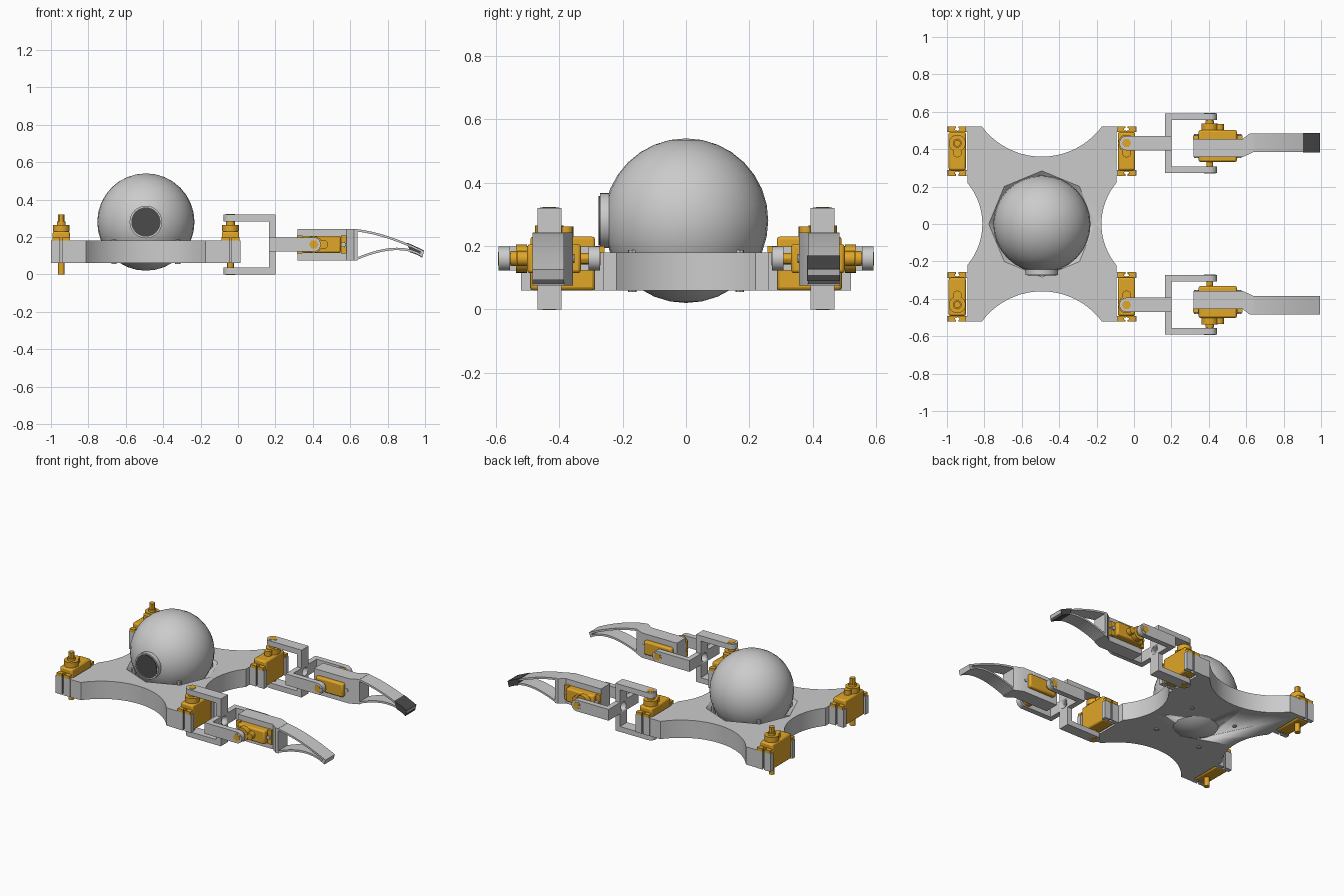
import bpy, bmesh
from math import sin, cos, pi, radians, atan2, hypot
from mathutils import Matrix, Vector

if "Cube" in bpy.data.objects:
    bpy.data.objects.remove(bpy.data.objects["Cube"])


def material(name, rgb):
    m = bpy.data.materials.new(name)
    m.diffuse_color = (*rgb, 1)
    m.use_nodes = True
    m.node_tree.nodes["Principled BSDF"].inputs["Base Color"].default_value = m.diffuse_color
    return m


ORANGE = material("orange_plastic", (0.75, 0.38, 0.02))
DARK = material("dark_rubber", (0.07, 0.07, 0.07))
AXIS_Y = 0.432      # sideways offset of every joint
MID_Z = 0.16        # height of the arm centre line
MID_X = -0.4925     # body centre


def frame(origin, x, y, z):
    m = Matrix((x, y, z)).transposed().to_4x4()
    m.translation = Vector(origin)
    return m


def finish(ob, mat):
    if mat:
        ob.data.materials.append(mat)
    bpy.ops.object.select_all(action='DESELECT')
    ob.select_set(True)
    bpy.context.view_layer.objects.active = ob
    bpy.ops.object.shade_smooth_by_angle(angle=radians(30))
    return ob


def prism(name, pts, h0, h1, m=Matrix(), mat=None, taper=1.0):
    """Extrude a 2D outline from h0 to h1 inside frame m."""
    bm = bmesh.new()
    lo = [bm.verts.new(m @ Vector((x, y, h0))) for x, y in pts]
    hi = [bm.verts.new(m @ Vector((x * taper, y * taper, h1))) for x, y in pts]
    bm.faces.new(lo)
    bm.faces.new(hi)
    n = len(pts)
    for i in range(n):
        j = (i + 1) % n
        bm.faces.new((lo[i], lo[j], hi[j], hi[i]))
    bmesh.ops.recalc_face_normals(bm, faces=bm.faces)
    me = bpy.data.meshes.new(name)
    bm.to_mesh(me)
    bm.free()
    ob = bpy.data.objects.new(name, me)
    bpy.context.collection.objects.link(ob)
    return finish(ob, mat)


def rect(x0, x1, y0, y1):
    return [(x0, y0), (x1, y0), (x1, y1), (x0, y1)]


def ngon(r, n=20, cx=0, cy=0):
    return [(cx + r * cos(2 * pi * i / n), cy + r * sin(2 * pi * i / n)) for i in range(n)]


def cut(ob, cutter):
    mod = ob.modifiers.new("cut", 'BOOLEAN')
    mod.operation, mod.solver, mod.object = 'DIFFERENCE', 'EXACT', cutter
    bpy.context.view_layer.objects.active = ob
    bpy.ops.object.modifier_apply(modifier=mod.name)
    bpy.data.objects.remove(cutter)


def ear_end(x0, d, w):
    """Mounting ear with a keyhole notch, growing from x0 in direction d."""
    shape = [(0, -w), (.03, -w), (.03, -.006), (.022, -.006), (.018, -.013), (.01, -.013),
             (.006, 0), (.01, .013), (.018, .013), (.022, .006), (.03, .006), (.03, w), (0, w)]
    return [(x0 + d * x, y) for x, y in shape]


def servo(name, m):
    body = prism(name + "_body", rect(-.06, .145, -.046, .046), -.10, .07, m, ORANGE)
    bev = body.modifiers.new("bevel", 'BEVEL')
    bev.width, bev.segments = .01, 2
    for x0, d, tag in ((.145, 1, "outer"), (-.06, -1, "inner")):
        prism(f"{name}_{tag}_ear", ear_end(x0, d, .048), .02, .04, m, ORANGE)
    prism(name + "_gearbox", ngon(.045, 24), .07, .105, m, ORANGE)
    prism(name + "_gear_bump", ngon(.024, 16, .052), .07, .102, m, ORANGE)
    prism(name + "_collar", ngon(.024), .105, .122, m, ORANGE)
    prism(name + "_shaft", ngon(.018, 12), .12, .16, m, ORANGE)
    prism(name + "_pivot", ngon(.018, 12), -.16, -.095, m, ORANGE)


def bracket_arms(name, m):
    w = .038
    end = [(-w * cos(a), -w * sin(a)) for a in (pi / 2 * (1 - i / 6) for i in range(13))]
    outline = end + [(.24, w), (.24, -w)]
    for h0, h1, tag in ((.124, .16, "near"), (-.16, -.124, "far")):
        prism(f"{name}_{tag}_arm", outline, h0, h1, m)
        s = 1 if h0 > 0 else -1
        prism(f"{name}_{tag}_washer", ngon(.03, 16), s * .159, s * .161, m)
        prism(f"{name}_{tag}_pin_head", ngon(.025, 6), s * .16, s * .1625, m, ORANGE)


def bezier(a, c, b, t):
    return tuple((1 - t) ** 2 * a[i] + 2 * t * (1 - t) * c[i] + t * t * b[i] for i in (0, 1))


def upper(t, dz=0):
    x, z = bezier((.63, .243), (.79, .225), (.995, .125), t)
    return x, z + dz


def lower(t, dz=0):
    x, z = bezier((.63, .075), (.86, .175), (.985, .092), t)
    return x, z + dz


# body plate with four concave sides
def side_arc(p, q, sag, n=20):
    """Arc from p to q bulging to the left of the direction p-q by sag."""
    p, q = Vector(p), Vector(q)
    half = (q - p).length / 2
    r = (half ** 2 + sag ** 2) / (2 * sag)
    d = (q - p).normalized()
    left = Vector((-d.y, d.x))
    c = (p + q) / 2 - left * (r - sag)
    a = atan2(half, r - sag)
    return [tuple(c + r * (left * cos(t) + d * sin(t))) for t in
            (-a + 2 * a * i / n for i in range(n + 1))]


hx, hy, bx, by = .3985, .52, .32, .22
outline = (side_arc((-bx, -hy), (bx, -hy), .16) + [(hx, -hy)]
           + side_arc((hx, -by), (hx, by), .08) + [(hx, hy)]
           + side_arc((bx, hy), (-bx, hy), .16) + [(-hx, hy)]
           + side_arc((-hx, by), (-hx, -by), .08) + [(-hx, -hy)])
centre = Matrix.Translation((MID_X, 0, 0))
plate = prism("body_plate", outline, .06, .18, centre)
cut(plate, prism("socket_cutter", ngon(.29, 8), .185, .055, centre, None, .47))

# plate pegs around the socket
for sx in (-1, 1):
    for sy in (-1, 1):
        prism("socket_peg", ngon(.014, 8, .17 * sx, .17 * sy), .055, .187, centre)

# spherical head with a lens
bpy.ops.mesh.primitive_uv_sphere_add(segments=32, ring_count=16, radius=.26, location=(MID_X, 0, .28))
head = bpy.context.object
head.name = "head_sphere"
finish(head, None)
lens = frame((MID_X, 0, .28), (1, 0, 0), (0, 0, 1), (0, -1, 0))
prism("lens_ring", ngon(.087, 32), .23, .272, lens)
prism("lens_glass", ngon(.078, 32), .25, .276, lens, DARK)

for s, side in ((-1, "front"), (1, "rear")):
    y = s * AXIS_Y
    # corner servos and the clips that hold them
    for ax, tag in ((-.945, "left"), (-.04, "right")):
        m = frame((ax, y, MID_Z), (0, -s, 0), (1, 0, 0), (0, 0, 1))
        servo(f"{side}_{tag}_servo", m)
        for x0, d in ((.143, 1), (-.06, -1)):
            prism(f"{side}_{tag}_clip", ear_end(x0, d, .054), -.10, .02, m)

    # double U bracket sharing one cross-shaped web
    bracket_arms(f"{side}_shoulder", frame((-.04, y, MID_Z), (1, 0, 0), (0, 1, 0), (0, 0, 1)))
    bracket_arms(f"{side}_elbow", frame((.405, y, MID_Z), (-1, 0, 0), (0, 0, 1), (0, s, 0)))
    a, b = .125, .038
    cross = [(b, b), (b, a), (-b, a), (-b, b), (-a, b), (-a, -b),
             (-b, -b), (-b, -a), (b, -a), (b, -b), (a, -b), (a, b)]
    wf = frame((0, y, MID_Z), (0, 1, 0), (0, 0, 1), (1, 0, 0))
    web = prism(f"{side}_bracket_web", cross, .165, .20, wf)
    cut(web, prism("web_cutter", ngon(.028), .1, .3, wf))

    # finger servo in its holder block
    fm = frame((.405, y, MID_Z), (1, 0, 0), (0, 0, 1), (0, s, 0))
    servo(f"{side}_finger_servo", fm)
    for x in (-.072, .158):
        prism(f"{side}_holder_screw", ngon(.013, 10, x), -.08, .05, fm)
    top = frame((0, y, 0), (1, 0, 0), (0, s, 0), (0, 0, 1))
    prism(f"{side}_holder", [(.318, -.075), (.58, -.075), (.64, -.047), (.64, .053),
                             (.62, .053), (.58, .022), (.318, .022)], .075, .243, top)

    # curved hollow finger
    ff = frame((0, y, 0), (1, 0, 0), (0, 0, 1), (0, s, 0))
    ts = [i / 14 for i in range(15)]
    loop = ([upper(t) for t in ts] + [lower(t) for t in reversed(ts)]
            + [lower(t * .95, .013) for t in ts] + [upper(t * .95, -.013) for t in reversed(ts)])
    prism(f"{side}_finger", loop, -.047, .053, ff)

# rubber tip on the rear finger only
ts = [.77 + .23 * i / 5 for i in range(6)]
prism("rear_finger_tip", [upper(t, .003) for t in ts] + [lower(t - .02 * (1 - t), -.003) for t in reversed(ts)],
      -.049, .055, ff, DARK)
